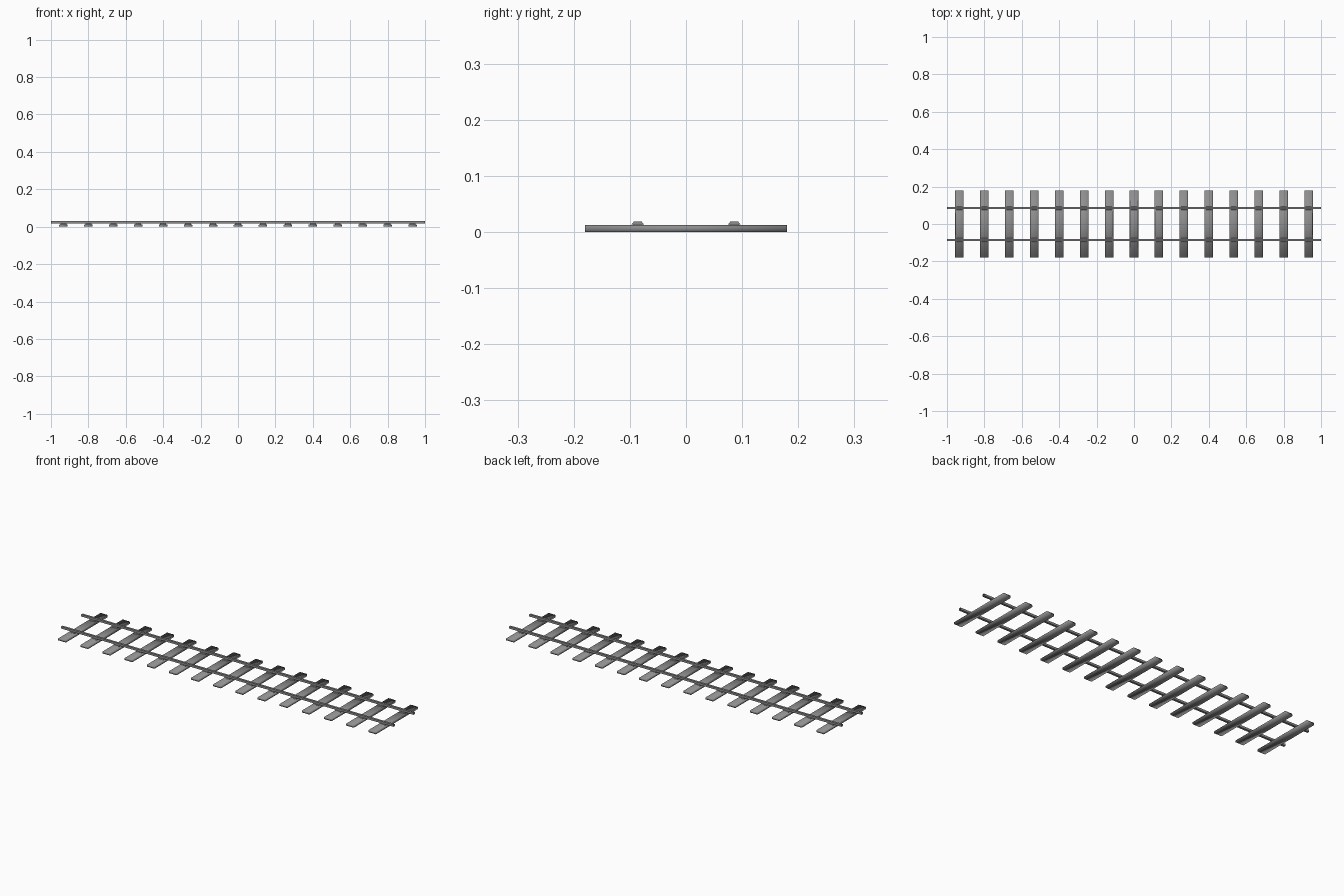
import bpy

cube = bpy.data.objects.get("Cube")
if cube:
    bpy.data.objects.remove(cube)

grey = bpy.data.materials.new("concrete and steel grey")
grey.use_nodes = True
grey.diffuse_color = (0.27, 0.27, 0.27, 1)
grey.node_tree.nodes["Principled BSDF"].inputs["Base Color"].default_value = grey.diffuse_color


def extrude(name, profile, axis, length, location, capped=True, smooth=False):
    """Extrude a closed (across, z) profile along x or y, centred on location."""
    n = len(profile)
    verts = []
    for end in (-length / 2, length / 2):
        for across, z in profile:
            verts.append((end, across, z) if axis == "x" else (across, end, z))
    faces = [(i, (i + 1) % n, n + (i + 1) % n, n + i) for i in range(n)]
    if capped:
        faces += [tuple(reversed(range(n))), tuple(range(n, 2 * n))]
    if axis == "y":
        faces = [tuple(reversed(f)) for f in faces]
    mesh = bpy.data.meshes.new(name)
    mesh.from_pydata(verts, [], faces)
    mesh.materials.append(grey)
    mesh.polygons.foreach_set("use_smooth", [smooth] * len(mesh.polygons))
    obj = bpy.data.objects.new(name, mesh)
    obj.location = location
    bpy.context.collection.objects.link(obj)


def mirrored(half):
    """Complete a half profile by reflecting it across the centre line."""
    return half + [(-a, z) for a, z in reversed(half)]


SPACING = 2 / 15
SLEEPER_TOP = 0.0125
RAIL_Y = 0.086
RAIL_BASE = 0.0185

sleeper_profile = mirrored([(0.023, 0), (0.023, 0.0095), (0.020, SLEEPER_TOP)])
rail_profile = mirrored([(0.006, 0), (0.006, 0.0115)])

# Thin hat-shaped chair: outer face up one side, then its underside back
outer = [(0.012, 0.0012), (0.009, 0.0012), (0.0075, 0.0065)]
inner = [(-0.0065, 0.0053), (-0.0083, 0), (-0.012, 0)]
chair_profile = mirrored(outer) + inner + [(-a, z) for a, z in reversed(inner)]

# Sleepers with a chair under each rail
for i in range(-7, 8):
    x = i * SPACING
    extrude("sleeper", sleeper_profile, "y", 0.36, (x, 0, 0), smooth=True)
    for y in (-RAIL_Y, RAIL_Y):
        extrude("rail_chair", chair_profile, "x", 0.032, (x, y, SLEEPER_TOP))

# Hollow rails running the full length, open at the ends
for side, y in (("right_rail", -RAIL_Y), ("left_rail", RAIL_Y)):
    extrude(side, rail_profile, "x", 2, (0, y, RAIL_BASE), capped=False)
